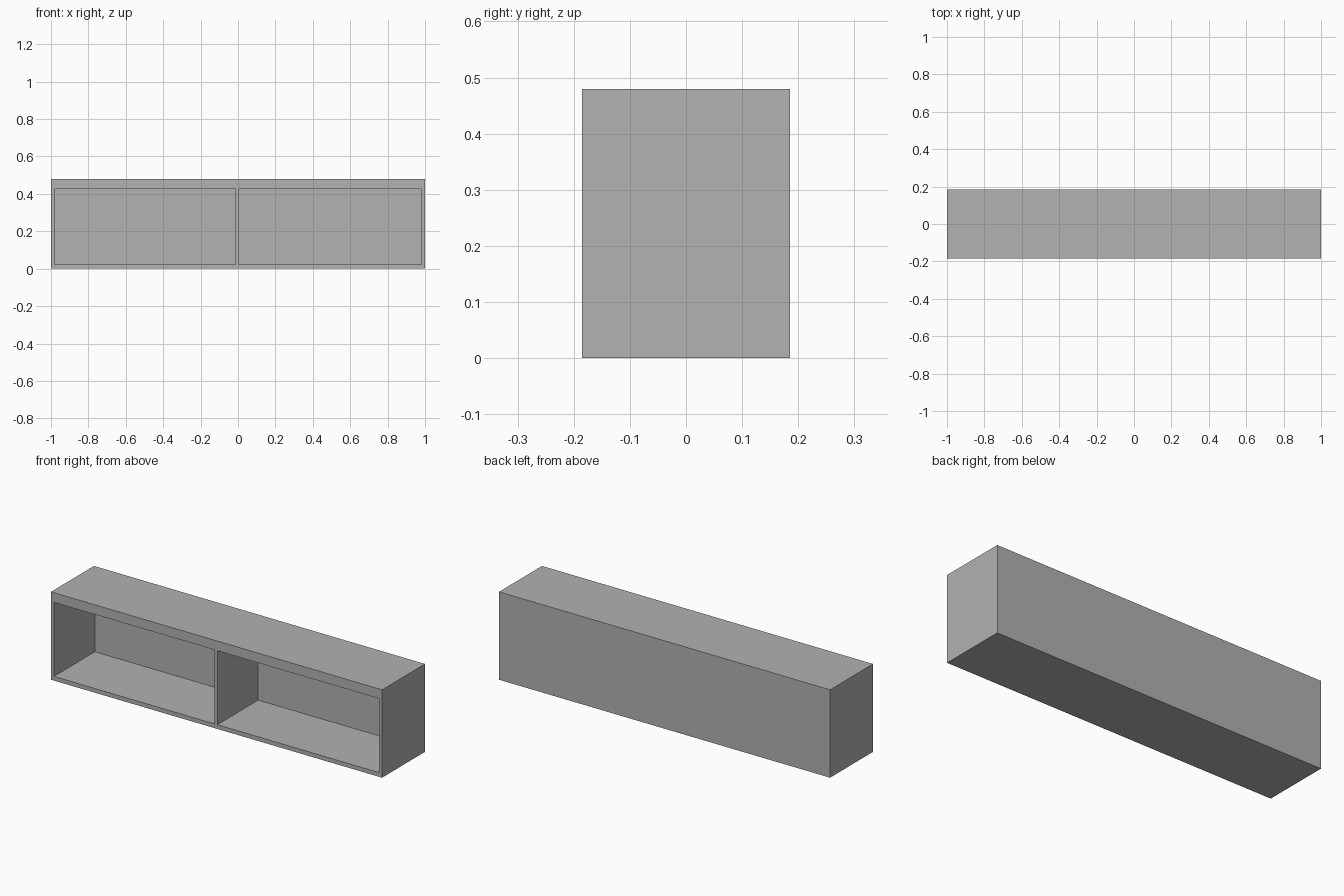
import bpy
import bmesh
from mathutils import Vector

cube = bpy.data.objects.get("Cube")
if cube:
    bpy.data.objects.remove(cube, do_unlink=True)

# Overall size and panel thicknesses
WIDTH, DEPTH, HEIGHT = 2.0, 0.37, 0.48
SIDE, BACK, BOTTOM, TOP = 0.018, 0.018, 0.023, 0.053
DIVIDER = (-0.013, 0.005)

grey = bpy.data.materials.new("plain grey")
grey.use_nodes = True
colour = (0.445, 0.445, 0.445, 1.0)
grey.diffuse_color = colour
grey.node_tree.nodes["Principled BSDF"].inputs["Base Color"].default_value = colour


def add_box(bm, low, high):
    """Add a box between two opposite corners."""
    low, high = Vector(low), Vector(high)
    verts = bmesh.ops.create_cube(bm, size=1.0)["verts"]
    bmesh.ops.scale(bm, vec=high - low, verts=verts)
    bmesh.ops.translate(bm, vec=(low + high) / 2, verts=verts)


def make_object(name, boxes):
    bm = bmesh.new()
    for low, high in boxes:
        add_box(bm, low, high)
    mesh = bpy.data.meshes.new(name)
    bm.to_mesh(mesh)
    bm.free()
    mesh.materials.append(grey)
    obj = bpy.data.objects.new(name, mesh)
    bpy.context.collection.objects.link(obj)
    return obj


# Solid cabinet body
x, y = WIDTH / 2, DEPTH / 2
cabinet = make_object("cabinet", [((-x, -y, 0), (x, y, HEIGHT))])

# Two open compartments, cut from the front and parted by the divider
spans = [(-x + SIDE, DIVIDER[0]), (DIVIDER[1], x - SIDE)]
cutter = make_object("compartment_cutter", [
    ((left, -y - 0.1, BOTTOM), (right, y - BACK, HEIGHT - TOP))
    for left, right in spans])
cutter.hide_render = True

# Apply the cut, then remove the helper
cut = cabinet.modifiers.new("compartments", "BOOLEAN")
cut.operation = "DIFFERENCE"
cut.solver = "EXACT"
cut.object = cutter
bpy.context.view_layer.objects.active = cabinet
bpy.ops.object.modifier_apply(modifier=cut.name)
bpy.data.objects.remove(cutter, do_unlink=True)
